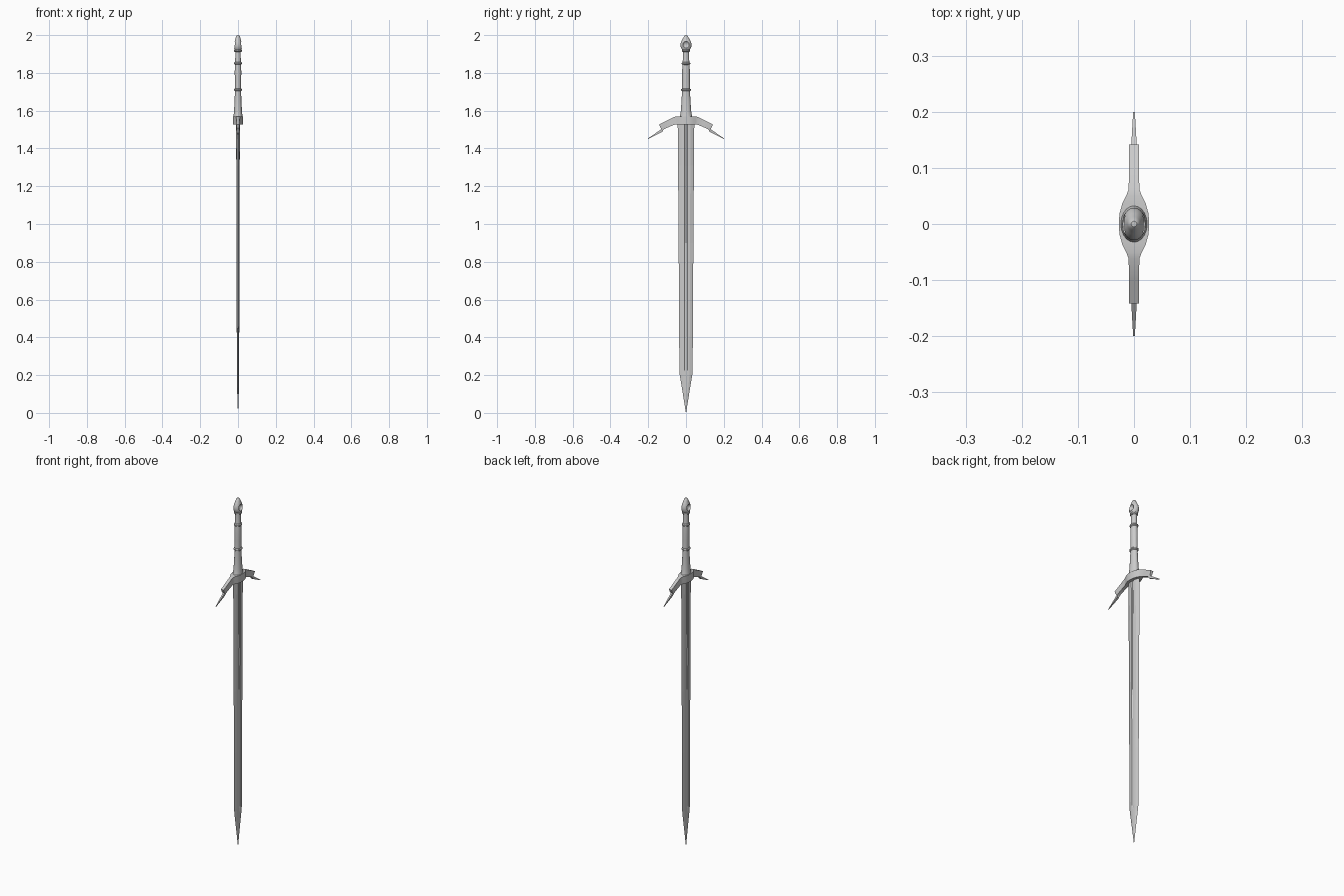
import bpy, bmesh, math

if "Cube" in bpy.data.objects:
    bpy.data.objects.remove(bpy.data.objects["Cube"])


def loft(name, rings, smooth=None):
    """Skin a list of equal-length rings and cap both ends."""
    bm = bmesh.new()
    vr = [[bm.verts.new(p) for p in r] for r in rings]
    n = len(vr[0])
    for a, b in zip(vr, vr[1:]):
        for i in range(n):
            j = (i + 1) % n
            bm.faces.new((a[i], a[j], b[j], b[i]))
    bm.faces.new(vr[0])
    bm.faces.new(vr[-1])
    bmesh.ops.recalc_face_normals(bm, faces=bm.faces)
    me = bpy.data.meshes.new(name)
    bm.to_mesh(me)
    bm.free()
    ob = bpy.data.objects.new(name, me)
    bpy.context.collection.objects.link(ob)
    if smooth:
        bpy.ops.object.select_all(action='DESELECT')
        ob.select_set(True)
        bpy.context.view_layer.objects.active = ob
        bpy.ops.object.shade_smooth_by_angle(angle=math.radians(smooth))
    return ob


def oval_stack(name, profile, sides=20, smooth=40):
    """Stack of ellipses from (z, x radius, y radius)."""
    rings = []
    for z, rx, ry in profile:
        rings.append([(rx * math.cos(2 * math.pi * i / sides),
                       ry * math.sin(2 * math.pi * i / sides), z)
                      for i in range(sides)])
    return loft(name, rings, smooth)


# Blade: flat faces, bevelled edges, central fuller
def blade_ring(z, w, t, fw, depth):
    half = [(0, w), (t * 0.85, w * 0.55), (t, fw), (t - depth, fw * 0.5)]
    right = half + [(x, -y) for x, y in half[:0:-1]]
    left = [(-x, y) for x, y in right]
    pts = right + [(0, -w)] + left[:0:-1]
    return [(x, y, z) for x, y in pts]


loft("blade", [blade_ring(*s) for s in (
    (1.545, 0.044, 0.011, 0.009, 0.004),
    (1.31, 0.042, 0.009, 0.009, 0.004),
    (0.90, 0.039, 0.0075, 0.009, 0.003),
    (0.55, 0.037, 0.007, 0.009, 0.003),
    (0.225, 0.035, 0.006, 0.008, 0.002),
    (0.20, 0.033, 0.006, 0.004, 0.0),
    (0.10, 0.0165, 0.004, 0.002, 0.0),
    (0.0, 0.0005, 0.0005, 0.0002, 0.0))])

# Crossguard: stations of top point, bottom point, half thickness
half_guard = [
    ((0.018, 1.570), (0.018, 1.527), 0.026),
    ((0.036, 1.570), (0.036, 1.527), 0.021),
    ((0.050, 1.569), (0.050, 1.527), 0.014),
    ((0.062, 1.567), (0.060, 1.526), 0.0095),
    ((0.100, 1.548), (0.085, 1.516), 0.009),
    ((0.142, 1.527), (0.115, 1.503), 0.0085),
    ((0.138, 1.515), (0.122, 1.496), 0.007),
    ((0.130, 1.502), (0.125, 1.488), 0.0055),
    ((0.200, 1.454), (0.200, 1.451), 0.0015)]
mirrored = [((-a[0], a[1]), (-b[0], b[1]), h) for a, b, h in reversed(half_guard)]
centre = [((0, 1.570), (0, 1.527), 0.027)]
loft("crossguard", [[(h, *a), (-h, *a), (-h, *b), (h, *b)]
                    for a, b, h in mirrored + centre + half_guard], 30)

# Grip with waisted sections and raised bands
oval_stack("grip", [
    (1.565, 0.024, 0.034), (1.575, 0.023, 0.031), (1.60, 0.021, 0.027),
    (1.65, 0.018, 0.024), (1.70, 0.0165, 0.021), (1.76, 0.0165, 0.020),
    (1.80, 0.0175, 0.0205), (1.845, 0.0165, 0.019), (1.88, 0.0145, 0.016),
    (1.925, 0.014, 0.016)])
for name, z, rx, ry in (("lower_band", 1.71, 0.021, 0.026),
                        ("upper_band", 1.85, 0.021, 0.023),
                        ("pommel_collar", 1.918, 0.021, 0.022)):
    oval_stack(name, [(z - 0.007, rx * 0.8, ry * 0.8), (z - 0.003, rx, ry),
                      (z + 0.003, rx, ry), (z + 0.007, rx * 0.8, ry * 0.8)])

# Pommel: pointed bulb with a round dish in each face
pommel = oval_stack("pommel", [
    (1.918, 0.016, 0.017), (1.926, 0.019, 0.023), (1.938, 0.022, 0.028),
    (1.952, 0.021, 0.029), (1.965, 0.018, 0.026), (1.978, 0.014, 0.019),
    (1.988, 0.0115, 0.013), (1.996, 0.009, 0.009), (2.0, 0.005, 0.005)])
for side in (-1, 1):
    bpy.ops.mesh.primitive_uv_sphere_add(segments=24, ring_count=12, radius=0.02,
                                         location=(side * 0.027, 0, 1.95))
    cutter = bpy.context.object
    cutter.name = "dish_cutter"
    mod = pommel.modifiers.new("dish", 'BOOLEAN')
    mod.object = cutter
    mod.operation = 'DIFFERENCE'
    mod.solver = 'EXACT'
    bpy.context.view_layer.objects.active = pommel
    bpy.ops.object.modifier_apply(modifier=mod.name)
    bpy.data.objects.remove(cutter, do_unlink=True)
